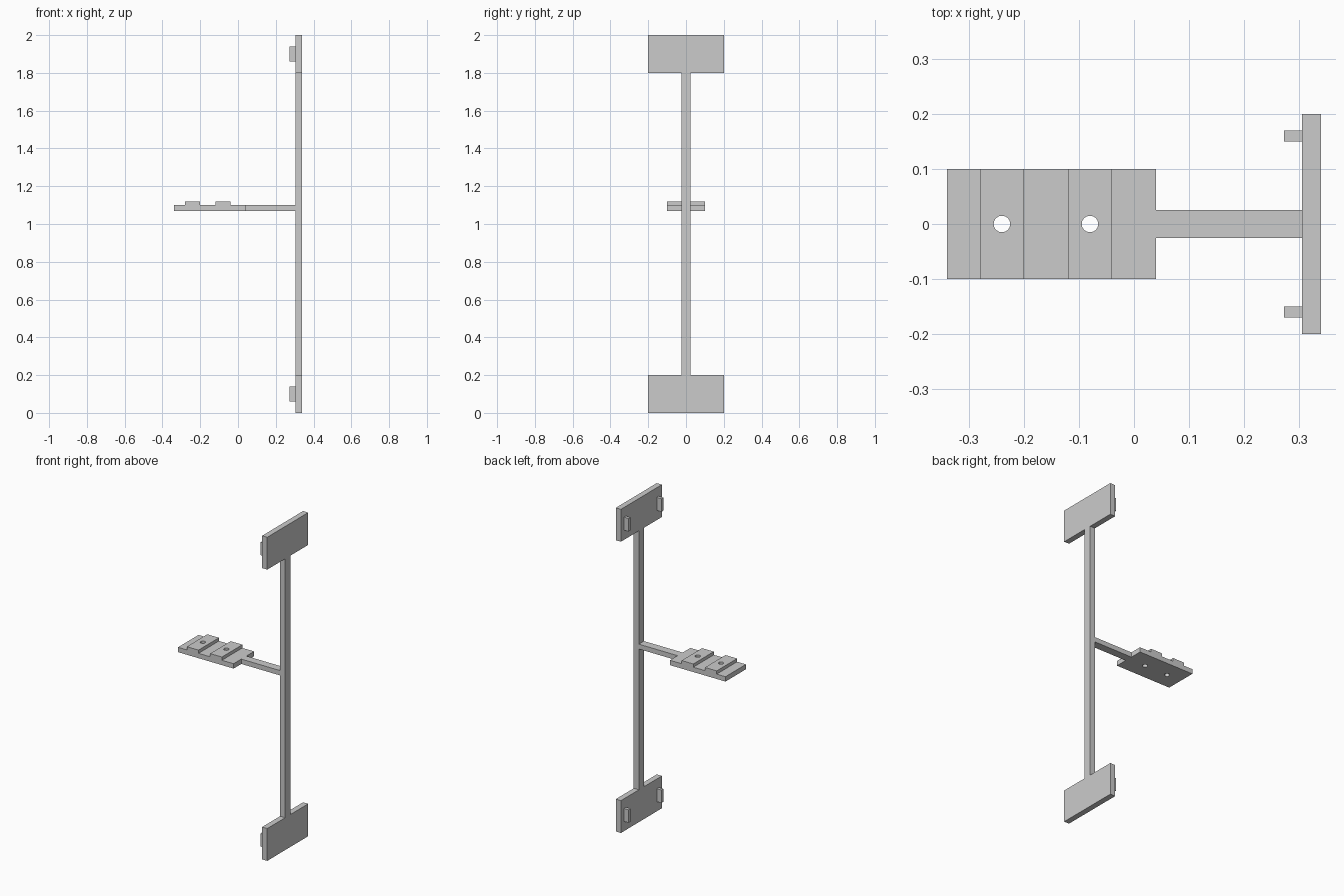
import bpy
import bmesh
from mathutils import Matrix, Vector

default = bpy.data.objects.get("Cube")
if default:
    bpy.data.objects.remove(default, do_unlink=True)

grey = bpy.data.materials.new("plain_grey")
grey.use_nodes = True
colour = (0.6, 0.6, 0.6, 1)
grey.diffuse_color = colour
grey.node_tree.nodes["Principled BSDF"].inputs["Base Color"].default_value = colour


def finish(name, bm):
    bmesh.ops.recalc_face_normals(bm, faces=bm.faces)
    mesh = bpy.data.meshes.new(name)
    bm.to_mesh(mesh)
    bm.free()
    mesh.materials.append(grey)
    obj = bpy.data.objects.new(name, mesh)
    bpy.context.collection.objects.link(obj)
    return obj


def box(name, x, y, z):
    """Box between the given (low, high) limits on each axis."""
    low, high = Vector((x[0], y[0], z[0])), Vector((x[1], y[1], z[1]))
    bm = bmesh.new()
    place = Matrix.Translation((low + high) / 2) @ Matrix.Diagonal((*(high - low), 1))
    bmesh.ops.create_cube(bm, size=1, matrix=place)
    return finish(name, bm)


def extrude_profile(name, points, half_width):
    """Side profile in x and z, extruded along y."""
    bm = bmesh.new()
    face = bm.faces.new([bm.verts.new((x, -half_width, z)) for x, z in points])
    moved = bmesh.ops.extrude_face_region(bm, geom=[face])["geom"]
    verts = [v for v in moved if isinstance(v, bmesh.types.BMVert)]
    bmesh.ops.translate(bm, verts=verts, vec=(0, 2 * half_width, 0))
    return finish(name, bm)


def drill(target, x, z, radius):
    bm = bmesh.new()
    bmesh.ops.create_cone(bm, cap_ends=True, segments=32, radius1=radius, radius2=radius,
                          depth=0.2, matrix=Matrix.Translation((x, 0, z)))
    cutter = finish("hole_cutter", bm)
    cutter.hide_render = True
    cutter.hide_set(True)
    cutter.display_type = 'WIRE'
    cut = target.modifiers.new("hole", 'BOOLEAN')
    cut.operation = 'DIFFERENCE'
    cut.solver = 'EXACT'
    cut.object = cutter
    return cutter


# Upright post with a mounting plate and two pegs at each end
slab = (0.305, 0.34)
box("post", slab, (-0.025, 0.025), (0.2, 1.8))
for end, base in (("lower", 0), ("upper", 1.8)):
    box(end + "_plate", slab, (-0.2, 0.2), (base, base + 0.2))
    for side, y in (("front", -0.16), ("back", 0.16)):
        box(f"{end}_{side}_peg", (0.273, 0.305), (y - 0.01, y + 0.01),
            (base + 0.06, base + 0.14))

# Arm reaching out to the tray
bottom, top, ridge = 1.07, 1.1, 1.12
box("arm", (0.04, 0.305), (-0.025, 0.025), (bottom, top))

# Tray with two raised ridges, each drilled through
profile = [(-0.34, bottom), (0.04, bottom), (0.04, top)]
for centre in (-0.08, -0.24):
    right, left = centre + 0.04, centre - 0.04
    profile += [(right, top), (right, ridge), (left, ridge), (left, top)]
profile.append((-0.34, top))
tray = extrude_profile("ridged_tray", profile, 0.1)
cutters = [drill(tray, x, top, 0.015) for x in (-0.08, -0.24)]

# Bake the holes and drop the cutters
bpy.context.view_layer.update()
evaluated = tray.evaluated_get(bpy.context.evaluated_depsgraph_get())
baked = bpy.data.meshes.new_from_object(evaluated)
tray.modifiers.clear()
tray.data = baked
for cutter in cutters:
    bpy.data.objects.remove(cutter, do_unlink=True)

# Smooth only the hole walls
bpy.ops.object.select_all(action='DESELECT')
tray.select_set(True)
bpy.context.view_layer.objects.active = tray
bpy.ops.object.shade_smooth_by_angle()
